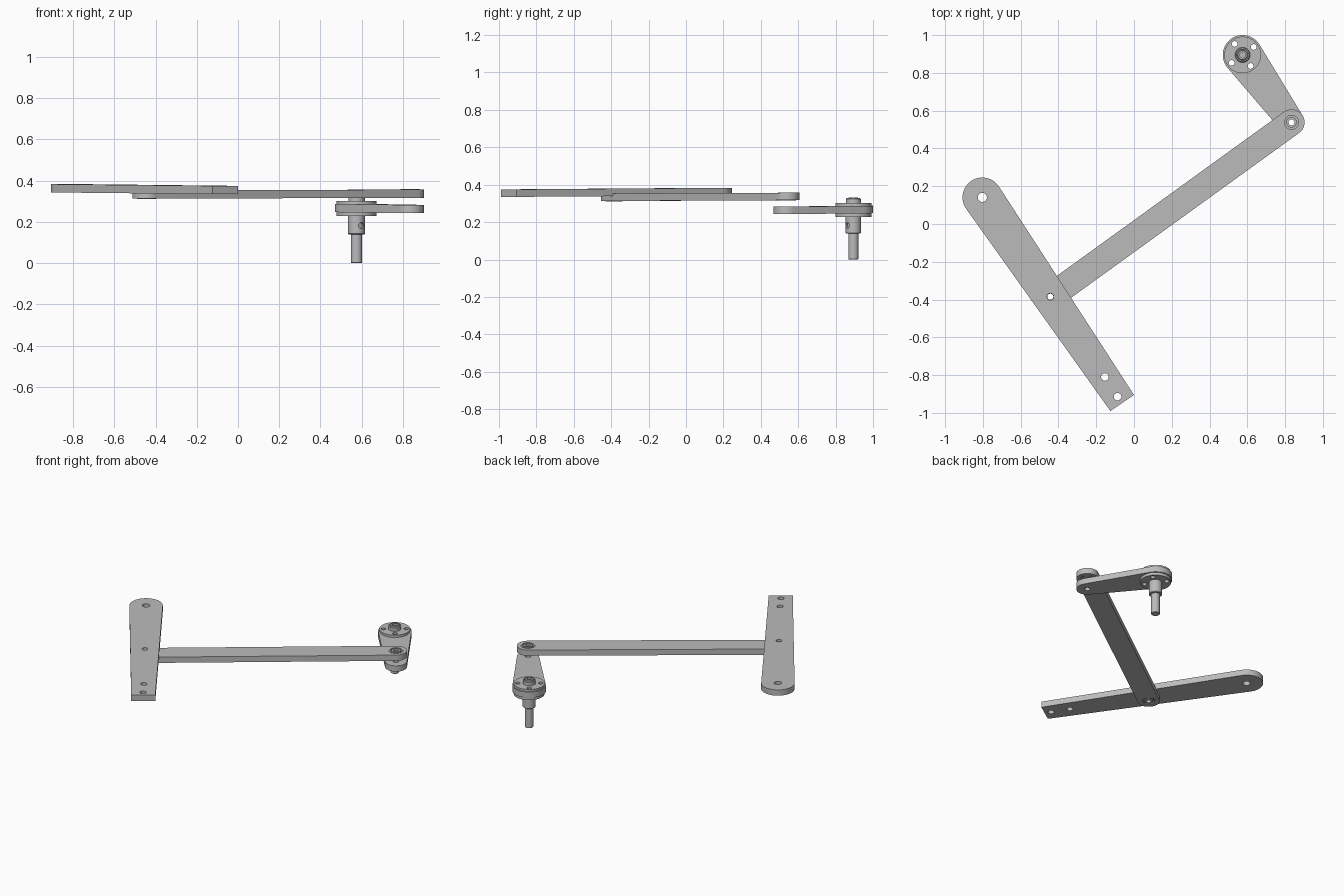
import bpy, bmesh, math
from mathutils import Vector, Matrix

cube = bpy.data.objects.get("Cube")
if cube:
    bpy.data.objects.remove(cube)

grey = bpy.data.materials.new("grey_metal")
grey.use_nodes = True
grey.diffuse_color = (0.5, 0.5, 0.5, 1)
grey.node_tree.nodes["Principled BSDF"].inputs["Base Color"].default_value = (0.5, 0.5, 0.5, 1)

# joint positions (middle of each plate's thickness)
ARM_ROUND = Vector((-0.803, 0.141, 0.363))
ARM_SQUARE = Vector((-0.0625, -0.9475, 0.355))
LINK_NEAR = Vector((-0.443, -0.385, 0.333))
LINK_FAR = Vector((0.834, 0.538, 0.337))
CRANK_FAR = Vector((0.834, 0.538, 0.263))
CRANK_HUB = Vector((0.575, 0.895, 0.267))
THICK = 0.04


def finish(name, bm):
    mesh = bpy.data.meshes.new(name)
    bmesh.ops.recalc_face_normals(bm, faces=bm.faces)
    bm.to_mesh(mesh)
    bm.free()
    ob = bpy.data.objects.new(name, mesh)
    bpy.context.collection.objects.link(ob)
    mesh.materials.append(grey)
    return ob


def smooth(ob):
    bpy.ops.object.select_all(action='DESELECT')
    ob.select_set(True)
    bpy.context.view_layer.objects.active = ob
    bpy.ops.object.shade_smooth_by_angle(angle=math.radians(30))


def drill(ob, centre, radius, depth=0.2, axis=(0, 0, 1)):
    """Cut a round hole of the given depth, centred on a point."""
    bm = bmesh.new()
    turn = Vector(axis).to_track_quat('Z', 'Y').to_matrix().to_4x4()
    bmesh.ops.create_cone(bm, cap_ends=True, segments=32, radius1=radius, radius2=radius,
                          depth=depth, matrix=Matrix.Translation(centre) @ turn)
    cutter = finish("hole_cutter", bm)
    cutter.hide_render = True
    mod = ob.modifiers.new("hole", 'BOOLEAN')
    mod.operation, mod.solver, mod.object = 'DIFFERENCE', 'EXACT', cutter
    bpy.context.view_layer.objects.active = ob
    bpy.ops.object.modifier_apply(modifier=mod.name)
    bpy.data.objects.remove(cutter)


def plate(name, start, end, r1, r2, square=False):
    """Tapered bar with a round start and a round or square end."""
    axis = end - start
    length = axis.to_2d().length
    lean = math.asin((r1 - r2) / length)
    first, n = math.pi / 2 - lean, 32
    pts = []
    for i in range(n + 1):
        a = first + (2 * math.pi - 2 * first) * i / n
        pts.append((r1 * math.cos(a), r1 * math.sin(a)))
    if square:
        pts += [(length, -r2), (length, r2)]
    else:
        for i in range(n + 1):
            a = -first + 2 * first * i / n
            pts.append((length + r2 * math.cos(a), r2 * math.sin(a)))
    bm = bmesh.new()
    face = bm.faces.new([bm.verts.new((x, y, axis.z * x / length - THICK / 2)) for x, y in pts])
    out = bmesh.ops.extrude_face_region(bm, geom=[face])
    top = [v for v in out["geom"] if isinstance(v, bmesh.types.BMVert)]
    bmesh.ops.translate(bm, verts=top, vec=(0, 0, THICK))
    spin = Matrix.Rotation(math.atan2(axis.y, axis.x), 4, 'Z')
    bm.transform(Matrix.Translation(start) @ spin)
    return finish(name, bm)


def lathe(name, profile, centre, closed=False, segments=48):
    """Turn an (r, z) profile around a vertical axis."""
    bm = bmesh.new()
    verts = [bm.verts.new((r, 0, z)) for r, z in profile]
    for a, b in zip(verts, verts[1:]):
        bm.edges.new((a, b))
    if closed:
        bm.edges.new((verts[-1], verts[0]))
    bmesh.ops.spin(bm, geom=bm.verts[:] + bm.edges[:], cent=(0, 0, 0), axis=(0, 0, 1),
                   angle=2 * math.pi, steps=segments)
    bmesh.ops.remove_doubles(bm, verts=bm.verts, dist=0.0001)
    bm.transform(Matrix.Translation(centre))
    return finish(name, bm)


def bearing(name, centre):
    """Ring with a groove between inner and outer race on both sides."""
    h, g = THICK / 2 + 0.002, THICK / 2 - 0.006
    upper = [(0.016, h), (0.028, h), (0.028, g), (0.037, g), (0.037, h), (0.046, h)]
    lower = [(r, -z) for r, z in reversed(upper)]
    smooth(lathe(name, upper + lower, centre, closed=True))


# long base arm with pivot, joint and mounting holes
base_arm = plate("base_arm", ARM_ROUND, ARM_SQUARE, 0.105, 0.0755, square=True)
for x, y, r in ((ARM_ROUND.x, ARM_ROUND.y, 0.024), (LINK_NEAR.x, LINK_NEAR.y, 0.018),
                (-0.154, -0.81, 0.02), (-0.087, -0.914, 0.02)):
    drill(base_arm, Vector((x, y, 0.36)), r)
smooth(base_arm)

# connecting link with a bearing at each end
link = plate("connecting_link", LINK_NEAR, LINK_FAR, 0.069, 0.069)
for name, joint in (("near_bearing", LINK_NEAR), ("far_bearing", LINK_FAR)):
    drill(link, joint, 0.0455)
    bearing(name, joint)
smooth(link)

# short crank arm
crank = plate("crank_arm", CRANK_HUB, CRANK_FAR, 0.105, 0.069)
drill(crank, CRANK_FAR, 0.018)
drill(crank, CRANK_HUB, 0.035)

# flanged hub clamped around the crank
base = Vector((CRANK_HUB.x, CRANK_HUB.y, 0))
lower_hub = lathe("lower_hub", [(0, 0.14), (0.038, 0.14), (0.041, 0.143), (0.041, 0.228),
                                (0.097, 0.228), (0.097, 0.25), (0, 0.25)], base)
upper_flange = lathe("upper_flange", [(0, 0.284), (0.097, 0.284), (0.097, 0.302), (0.04, 0.302),
                                      (0.04, 0.324), (0.036, 0.328), (0.03, 0.328),
                                      (0.03, 0.318), (0, 0.318)], base)

# drive shaft with a centre hole in its top
shaft = lathe("drive_shaft", [(0, 0), (0.024, 0), (0.027, 0.003), (0.027, 0.329),
                              (0.024, 0.332), (0.015, 0.332), (0.015, 0.315), (0, 0.315)], base)

# four bolt holes through both flanges and the crank, lined up with the crank
along = (CRANK_FAR - CRANK_HUB).to_2d().normalized().to_3d()
for k in range(4):
    spot = CRANK_HUB + Matrix.Rotation(k * math.pi / 2, 3, 'Z') @ along * 0.072
    for part in (crank, lower_hub, upper_flange):
        drill(part, spot, 0.015)

# set screw hole in the side of the hub
drill(lower_hub, base + along * 0.041 + Vector((0, 0, 0.182)), 0.015, 0.026, along)

for part in (crank, lower_hub, upper_flange, shaft):
    smooth(part)
